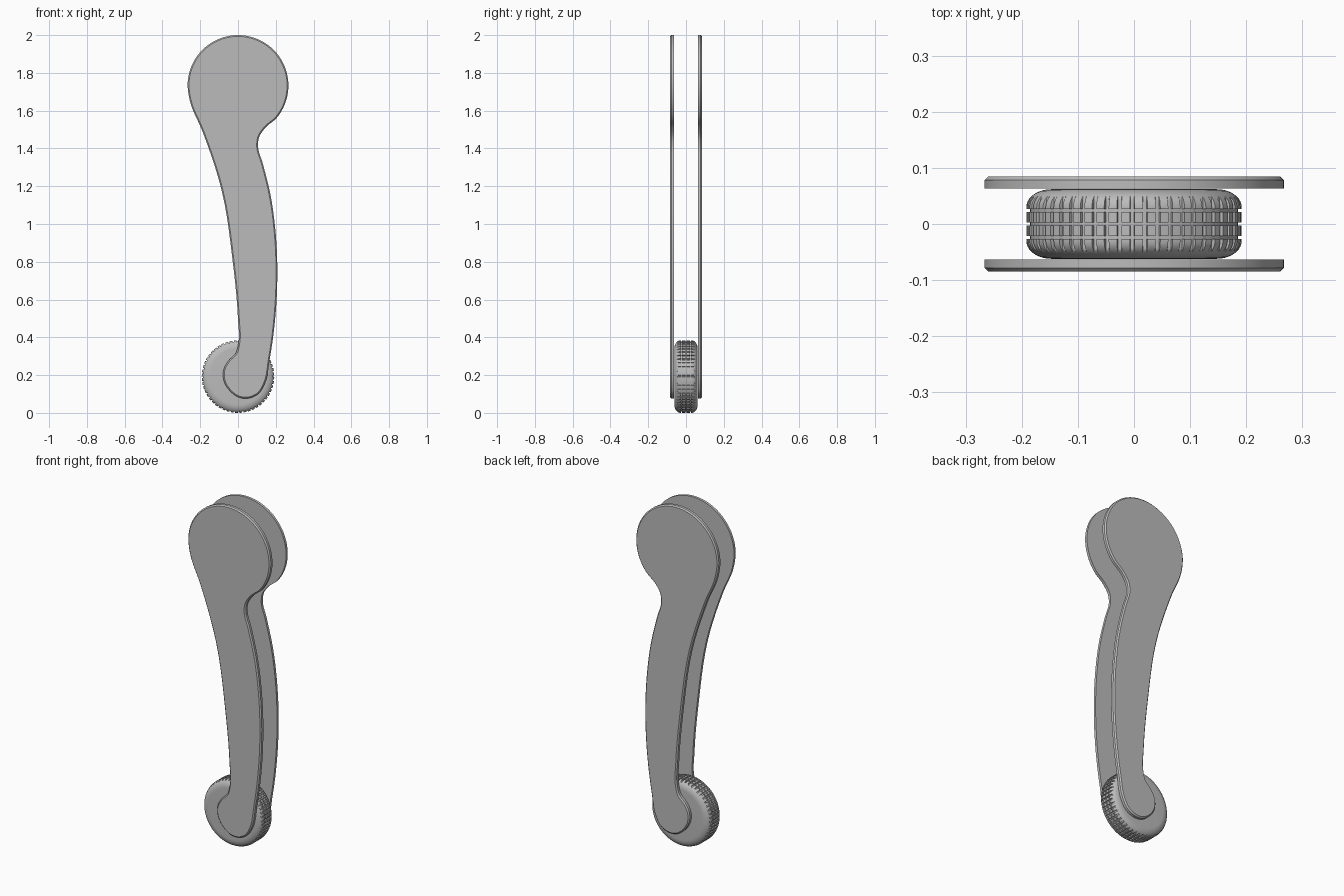
import bpy, bmesh
from math import sin, cos, pi, radians, sqrt
from mathutils import Vector
from mathutils.geometry import interpolate_bezier

cube = bpy.data.objects.get("Cube")
if cube:
    bpy.data.objects.remove(cube, do_unlink=True)

COLOUR = (0.5, 0.5, 0.5, 1)
grey = bpy.data.materials.new("plain grey")
grey.use_nodes = True
grey.diffuse_color = COLOUR
grey.node_tree.nodes["Principled BSDF"].inputs["Base Color"].default_value = COLOUR


def finish(bm, name, angle):
    bmesh.ops.recalc_face_normals(bm, faces=bm.faces)
    mesh = bpy.data.meshes.new(name)
    bm.to_mesh(mesh)
    bm.free()
    mesh.materials.append(grey)
    obj = bpy.data.objects.new(name, mesh)
    bpy.context.collection.objects.link(obj)
    bpy.ops.object.select_all(action="DESELECT")
    obj.select_set(True)
    bpy.context.view_layer.objects.active = obj
    bpy.ops.object.shade_smooth_by_angle(angle=radians(angle))
    return obj


def smooth_loop(points, steps):
    """Closed smooth curve through the points."""
    pts = [Vector((x, 0, z)) for x, z in points]
    n = len(pts)
    tangents = []
    for i in range(n):
        a, b = pts[i] - pts[i - 1], pts[(i + 1) % n] - pts[i]
        tangents.append((a * b.length / a.length + b * a.length / b.length).normalized())
    out = []
    for i in range(n):
        p, q = pts[i], pts[(i + 1) % n]
        h = (q - p).length / 3
        out += interpolate_bezier(p, p + tangents[i] * h,
                                  q - tangents[(i + 1) % n] * h, q, steps + 1)[:-1]
    return out


# Side plate outline: round head, curved arm, hooked foot
HEAD_Z, HEAD_R = 1.733, 0.267
head = [(HEAD_R * cos(radians(a)), HEAD_Z + HEAD_R * sin(radians(a)))
        for a in [-40 + 236 * i / 12 for i in range(13)]]
rear_edge = [(-.188, 1.49), (-.087, 1.18), (-.029, .81), (0, .495), (.003, .375)]
foot = [(-.013, .315), (-.05, .277), (-.077, .225), (-.075, .17), (-.04, .113),
        (.01, .08), (.06, .078), (.11, .103), (.14, .15)]
front_edge = [(.168, .285), (.195, .48), (.208, .70), (.2, .945), (.172, 1.155),
              (.13, 1.325), (.106, 1.41), (.112, 1.46), (.145, 1.51)]
outline = smooth_loop(head + rear_edge + foot + front_edge, 5)


def side_plate(name, side):
    inner, edge, outer, chamfer = 0.063, 0.078, 0.085, 0.007
    bm = bmesh.new()
    face = bm.faces.new([bm.verts.new((p.x, side * inner, p.z)) for p in outline])
    ext = bmesh.ops.extrude_face_region(bm, geom=[face], use_keep_orig=True)["geom"]
    bmesh.ops.translate(bm, vec=(0, side * (edge - inner), 0),
                        verts=[g for g in ext if isinstance(g, bmesh.types.BMVert)])
    bmesh.ops.recalc_face_normals(bm, faces=bm.faces)
    cap = [f for f in bm.faces if side * f.calc_center_median().y > edge - 0.001]
    # Chamfer the outer rim only
    bmesh.ops.inset_region(bm, faces=cap, thickness=chamfer, depth=0, use_even_offset=True)
    for v in {v for f in cap for v in f.verts}:
        v.co.y = side * outer
    return finish(bm, name, 25)


side_plate("front_side_plate", -1)
side_plate("back_side_plate", 1)

# Treaded wheel: lathe whose radius drops to the groove floor in the grooves
R, HALF, FLAT, ROUND = 0.192, 0.062, 0.030, 0.045
FLOOR, TEETH, CENTRE_Z = 0.185, 52, 0.192
GROOVE, WALL = 0.0025, 0.0004


def tyre_radius(y):
    t = max(0, abs(y) - FLAT) / (HALF - FLAT)
    return R - ROUND + ROUND * sqrt(max(0, 1 - t * t))


rows = []
for c in (0, 0.024, -0.024):
    rows += [(c + s * w, w == GROOVE) for s in (-1, 1) for w in (GROOVE, GROOVE + WALL)]
for i in range(11):
    y = FLAT + (HALF - FLAT) * sin(pi / 2 * i / 10)
    rows += [(y, False), (-y, False)]
rows.sort()
columns = [(0, True), (0.28, True), (0.32, False), (0.64, False), (0.96, False)]

bm = bmesh.new()
rings = []
for y, row_groove in rows:
    ring = []
    for tooth in range(TEETH):
        for u, col_groove in columns:
            a = 2 * pi * (tooth + u) / TEETH
            r = tyre_radius(y)
            if row_groove or col_groove:
                r = min(r, FLOOR)
            ring.append(bm.verts.new((r * cos(a), y, CENTRE_Z + r * sin(a))))
    rings.append(ring)
for lower, upper in zip(rings, rings[1:]):
    for i in range(len(lower)):
        bm.faces.new((lower[i - 1], lower[i], upper[i], upper[i - 1]))
bm.faces.new(rings[0])
bm.faces.new(rings[-1])
finish(bm, "treaded_wheel", 30)
